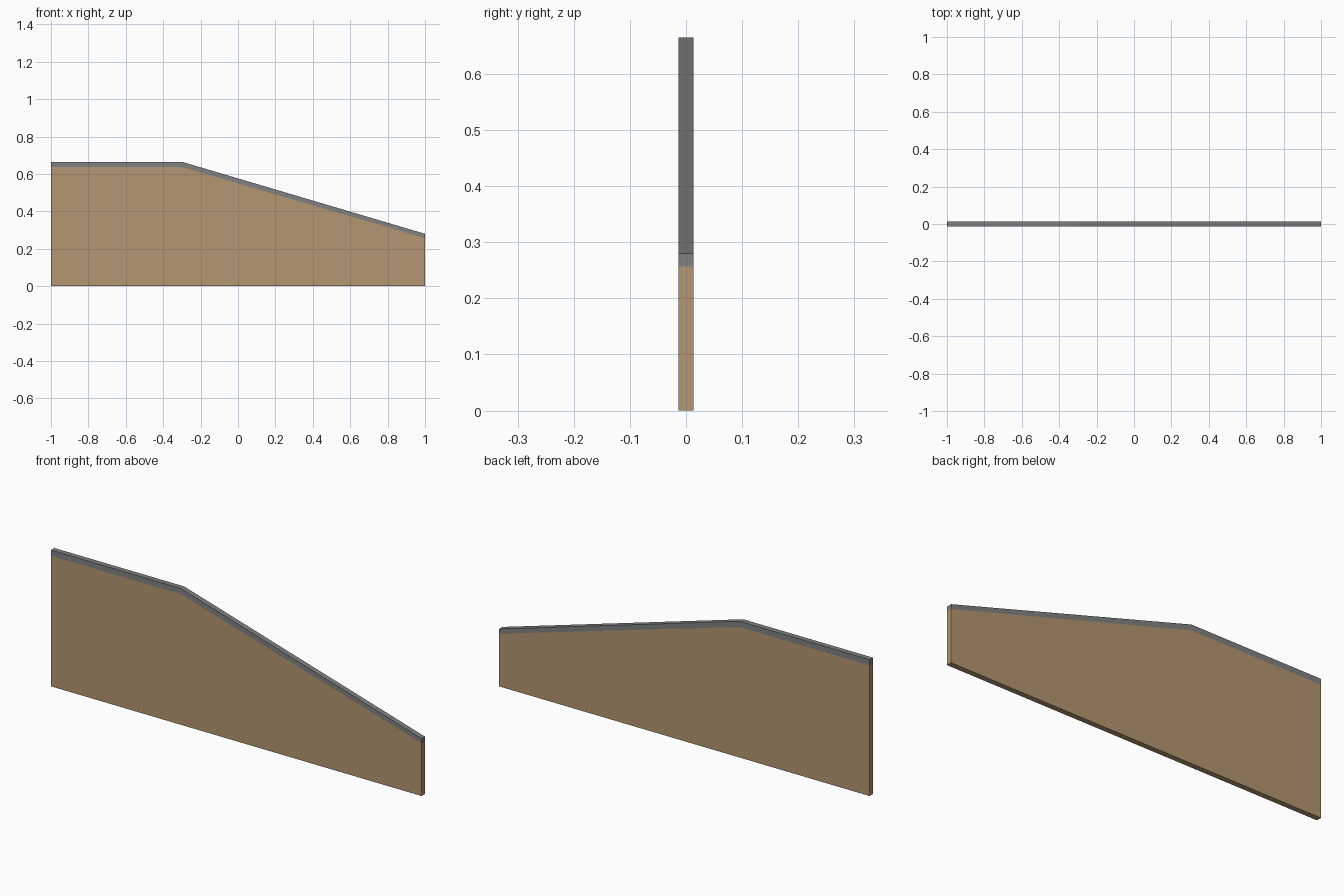
import bpy, bmesh
from mathutils import Vector

if "Cube" in bpy.data.objects:
    bpy.data.objects.remove(bpy.data.objects["Cube"])

HALF = 0.013  # half thickness of the panel


def material(name, rgb):
    m = bpy.data.materials.new(name)
    m.diffuse_color = (*rgb, 1)
    m.use_nodes = True
    m.node_tree.nodes["Principled BSDF"].inputs["Base Color"].default_value = m.diffuse_color
    return m


# Outline of the sloped fence panel: top edge and lower edge of the capping
top = [(-1, 0.665), (-0.3, 0.665), (1, 0.28)]
seam = [(-1, 0.637), (-0.3, 0.637), (1, 0.257)]
base = [(-1, 0), (1, 0)]

bm = bmesh.new()
vert = {p: bm.verts.new((p[0], -HALF, p[1])) for p in top + seam + base}
board = bm.faces.new([vert[p] for p in base + seam[::-1]])
cap = bm.faces.new([vert[p] for p in seam + top[::-1]])

# Give the panel its thickness; the seam stays shared so no inner walls appear
board.material_index, cap.material_index = 0, 1
res = bmesh.ops.extrude_face_region(bm, geom=[board, cap], use_keep_orig=True)
moved = [g for g in res["geom"] if isinstance(g, bmesh.types.BMVert)]
bmesh.ops.translate(bm, verts=moved, vec=Vector((0, 2 * HALF, 0)))
bm.normal_update()
bmesh.ops.recalc_face_normals(bm, faces=bm.faces)


# Capping strip is every face lying wholly above the seam line
def seam_height(x):
    return 0.637 if x <= -0.3 else 0.637 - (x + 0.3) * (0.38 / 1.3)


for f in bm.faces:
    above = all(v.co.z > seam_height(v.co.x) - 1e-4 for v in f.verts)
    f.material_index = 1 if above else 0

mesh = bpy.data.meshes.new("sloped_panel")
bm.to_mesh(mesh)
bm.free()
mesh.materials.append(material("tan board", (0.456, 0.305, 0.165)))
mesh.materials.append(material("grey capping", (0.22, 0.22, 0.22)))
panel = bpy.data.objects.new("sloped_panel", mesh)
bpy.context.collection.objects.link(panel)
